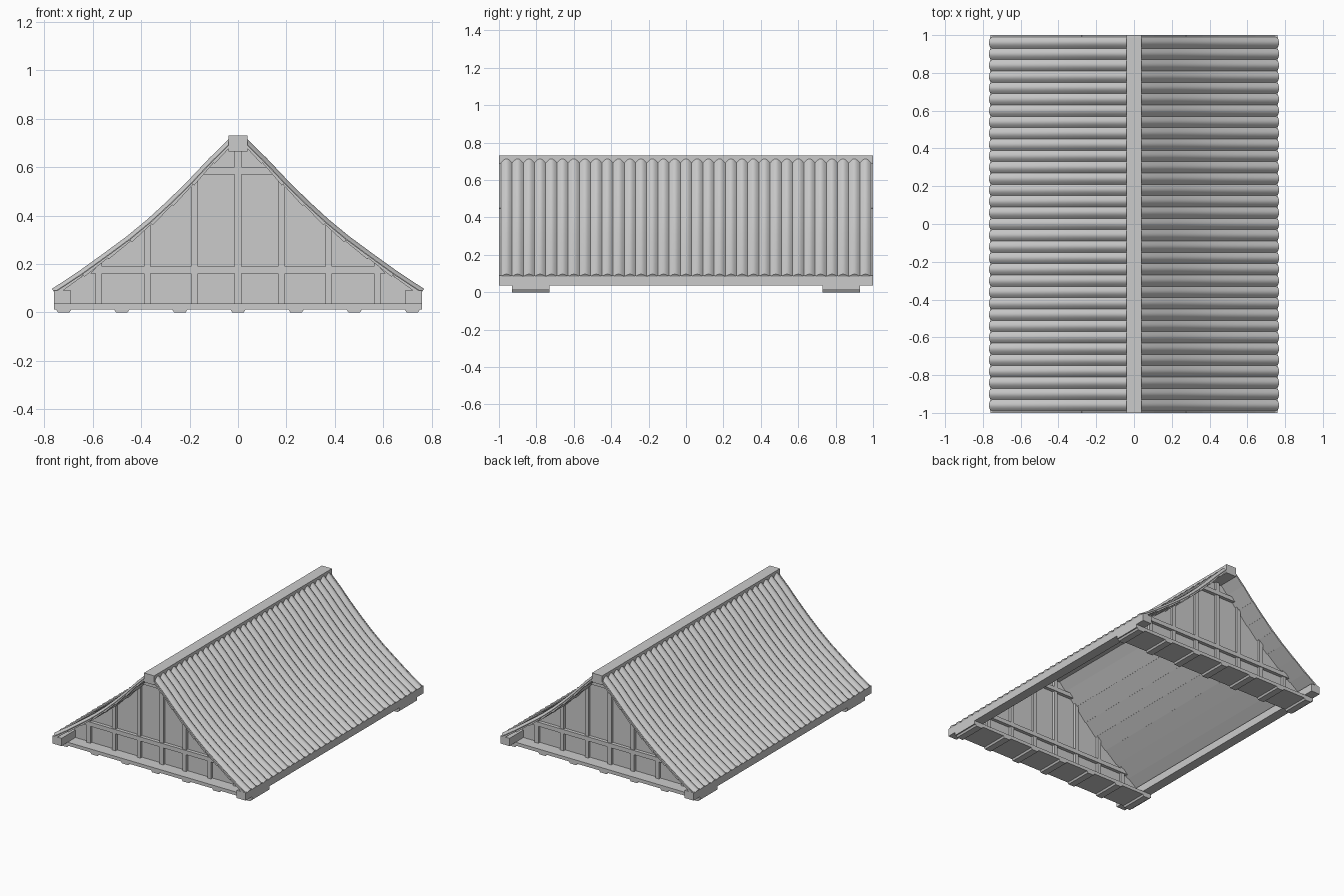
import bpy, bmesh, math
from mathutils import Vector

cube = bpy.data.objects.get("Cube")
if cube:
    bpy.data.objects.remove(cube, do_unlink=True)

grey = bpy.data.materials.new("plain_grey")
grey.use_nodes = True
grey.diffuse_color = (0.6, 0.6, 0.6, 1)
grey.node_tree.nodes["Principled BSDF"].inputs["Base Color"].default_value = grey.diffuse_color

# Concave roof slope, ridge to eave
SLOPE = [(0.03, 0.715), (0.115, 0.632), (0.20, 0.542), (0.285, 0.458), (0.37, 0.38),
         (0.455, 0.31), (0.55, 0.24), (0.65, 0.168), (0.765, 0.092)]
RIBS, RIB_STEPS = 33, 8
GABLE_Y = 0.83


def finish(name, bm, smooth=False):
    bmesh.ops.recalc_face_normals(bm, faces=bm.faces)
    mesh = bpy.data.meshes.new(name)
    bm.to_mesh(mesh)
    bm.free()
    mesh.materials.append(grey)
    obj = bpy.data.objects.new(name, mesh)
    bpy.context.collection.objects.link(obj)
    if smooth:
        bpy.ops.object.select_all(action='DESELECT')
        obj.select_set(True)
        bpy.context.view_layer.objects.active = obj
        bpy.ops.object.shade_smooth_by_angle(angle=math.radians(40))
    return obj


def box(name, x, y, z):
    bm = bmesh.new()
    bmesh.ops.create_cube(bm, size=1)
    for v in bm.verts:
        v.co = Vector([a + (b - a) * (c + 0.5) for c, (a, b) in zip(v.co, (x, y, z))])
    return finish(name, bm)


def prism(name, outline, y0, y1):
    """Extrude an x-z outline along y."""
    bm = bmesh.new()
    face = bm.faces.new([bm.verts.new((x, y0, z)) for x, z in outline])
    made = bmesh.ops.extrude_face_region(bm, geom=[face])["geom"]
    bmesh.ops.translate(bm, vec=(0, y1 - y0, 0),
                        verts=[g for g in made if isinstance(g, bmesh.types.BMVert)])
    return finish(name, bm)


def roof_z(x):
    for (xa, za), (xb, zb) in zip(SLOPE, SLOPE[1:]):
        if abs(x) <= xb:
            return za + (zb - za) * (abs(x) - xa) / (xb - xa)
    return SLOPE[-1][1]


def normal(i):
    a, b = SLOPE[max(i - 1, 0)], SLOPE[min(i + 1, len(SLOPE) - 1)]
    return Vector((a[1] - b[1], b[0] - a[0])).normalized()


def ribbed_roof(name, side):
    """Rounded ribs running down the slope, closed by a flat underside."""
    bm = bmesh.new()
    count = RIBS * RIB_STEPS
    top, base = [], []
    for i, (x, z) in enumerate(SLOPE):
        n = normal(i)
        upper, lower = [], []
        for j in range(count + 1):
            y = -0.99 + 1.98 * j / count
            lift = 0.016 * math.sin(math.pi * (j % RIB_STEPS) / RIB_STEPS) - 0.01
            upper.append(bm.verts.new((side * (x + n.x * lift), y, z + n.y * lift)))
            lower.append(bm.verts.new((side * (x - n.x * 0.014), y, z - n.y * 0.014)))
        top.append(upper)
        base.append(lower)
    last = len(SLOPE) - 1
    for j in range(count):
        for rows in (top, base):
            for a, b in zip(rows, rows[1:]):
                bm.faces.new((a[j], a[j + 1], b[j + 1], b[j]))
        for i in (0, last):
            bm.faces.new((top[i][j], top[i][j + 1], base[i][j + 1], base[i][j]))
    for j in (0, count):
        for i in range(last):
            bm.faces.new((top[i][j], top[i + 1][j], base[i + 1][j], base[i][j]))
    finish(name, bm, True)


# Ridge beam
box("ridge_beam", (-0.04, 0.04), (-1, 1), (0.665, 0.73))

for side, label in ((1, "left"), (-1, "right")):
    ribbed_roof(label + "_roof_ribs", side)
    box(label + "_eave_beam", sorted((side * 0.69, side * 0.76)), (-1, 1), (0.035, 0.09))
    # Lapped boards under the ribs, each tilted a little
    for i, (a, b) in enumerate(zip(SLOPE, SLOPE[1:])):
        n = Vector((a[1] - b[1], b[0] - a[0])).normalized()
        a, b = Vector(a), Vector(b)
        if i == len(SLOPE) - 2:
            b = a.lerp(b, 0.9)
        points = [a - n * 0.012, b - n * 0.012, b - n * 0.026, a - n * 0.02]
        prism(f"{label}_lapped_board_{i}", [(side * p.x, p.y) for p in points], -1, 1)

# Gable walls with timber framing on both faces
for end, label in ((-1, "front"), (1, "back")):
    yc = end * GABLE_Y
    half = [(x, z - 0.025) for x, z in SLOPE[:-1]] + [(0.74, 0.085), (0.74, 0.03)]
    outline = half + [(-x, z) for x, z in reversed(half)]
    prism(label + "_gable_panel", outline, yc - 0.012, yc + 0.012)
    timber = (yc - 0.03, yc + 0.03)
    for i, x in enumerate((-0.575, -0.375, -0.18, 0, 0.18, 0.375, 0.575)):
        w = 0.014
        prism(f"{label}_post_{i}", [(x - w, 0.03), (x + w, 0.03), (x + w, roof_z(x + w) - 0.025),
                                    (x - w, roof_z(x - w) - 0.025)], *timber)
    for name, z0, z1, xa, xb in (("lower_rail", 0.16, 0.19, 0.61, 0.58),
                                 ("upper_rail", 0.57, 0.6, 0.145, 0.12)):
        prism(f"{label}_{name}", [(-xa, z0), (xa, z0), (xb, z1), (-xb, z1)],
              yc - 0.036, yc + 0.036)
    # Sill board with cross bars beneath
    ys = (yc - 0.1, yc + 0.1)
    box(label + "_sill_board", (-0.76, 0.76), ys, (0.012, 0.036))
    for i in range(7):
        x = (i - 3) * 0.24
        prism(f"{label}_sill_bar_{i}", [(x - 0.033, 0.014), (x - 0.024, 0), (x + 0.024, 0),
                                        (x + 0.033, 0.014)], *ys)
